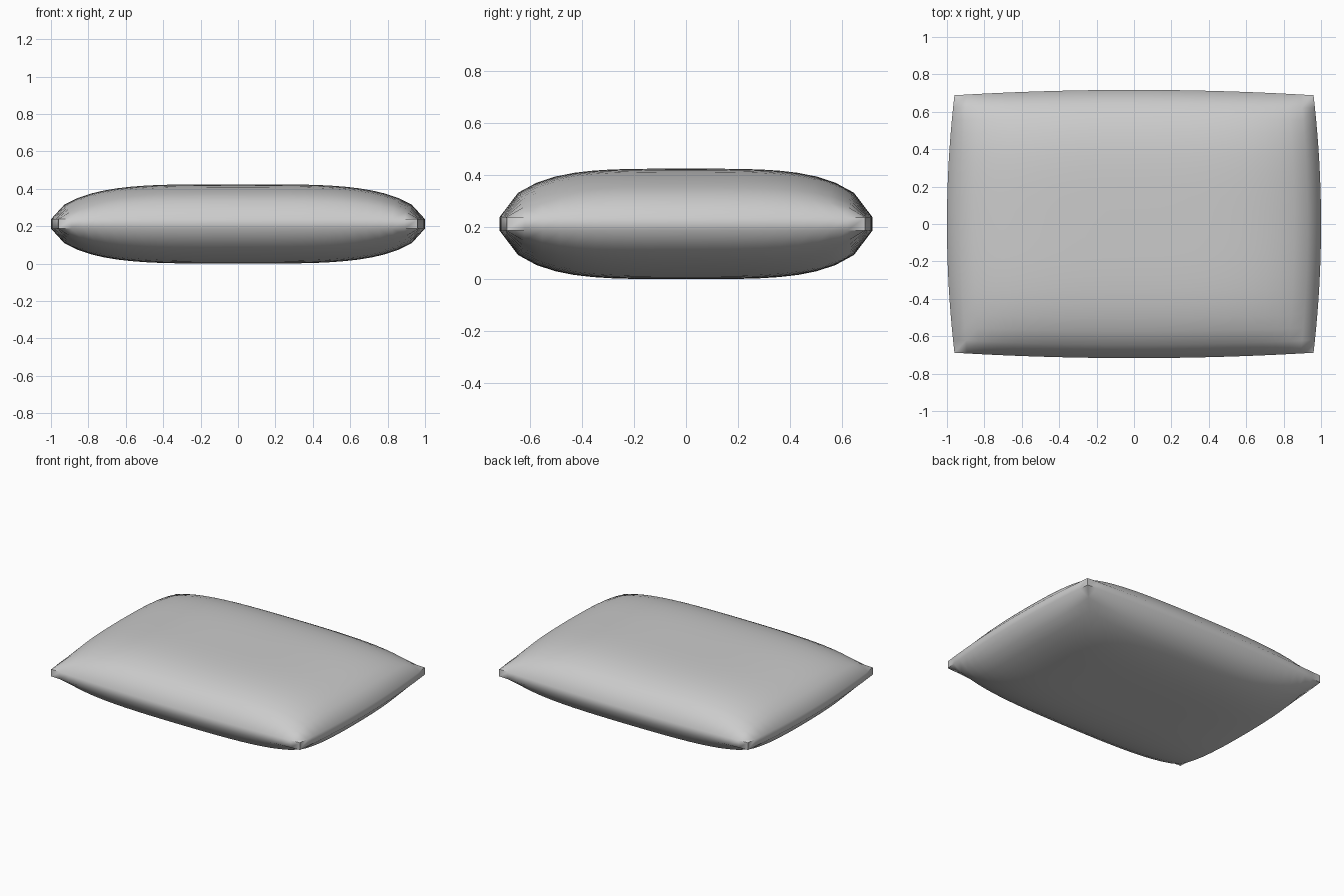
import bpy, bmesh, math

if "Cube" in bpy.data.objects:
    bpy.data.objects.remove(bpy.data.objects["Cube"])

HALF_X, HALF_Y = 1.0, 0.717
RIM, PUFF = 0.025, 0.187          # seam half thickness, extra height in the middle
MID_Z = RIM + PUFF


def bulge(t):
    return max(0.0, 1 - t ** 4) ** 0.64


# Flat sheet, extruded once to give top, bottom and seam wall
bm = bmesh.new()
bmesh.ops.create_grid(bm, x_segments=28, y_segments=20, size=1)
bottom = set(bm.verts)
bmesh.ops.extrude_face_region(bm, geom=bm.faces[:], use_keep_orig=True)

# Inflate both sides and bow the outline so the corners pull in
for v in bm.verts:
    u, w = v.co.x, v.co.y
    h = RIM + PUFF * bulge(u) * bulge(w)
    v.co = (HALF_X * u * (1 - 0.04 * w * w),
            HALF_Y * w * (1 - 0.04 * u * u),
            MID_Z + (-h if v in bottom else h))
bmesh.ops.recalc_face_normals(bm, faces=bm.faces[:])

mesh = bpy.data.meshes.new("pillow")
bm.to_mesh(mesh)
bm.free()
pillow = bpy.data.objects.new("pillow", mesh)
bpy.context.collection.objects.link(pillow)

# Smooth cushion surface
bpy.context.view_layer.objects.active = pillow
pillow.select_set(True)
bpy.ops.object.shade_smooth_by_angle(angle=math.radians(60))
